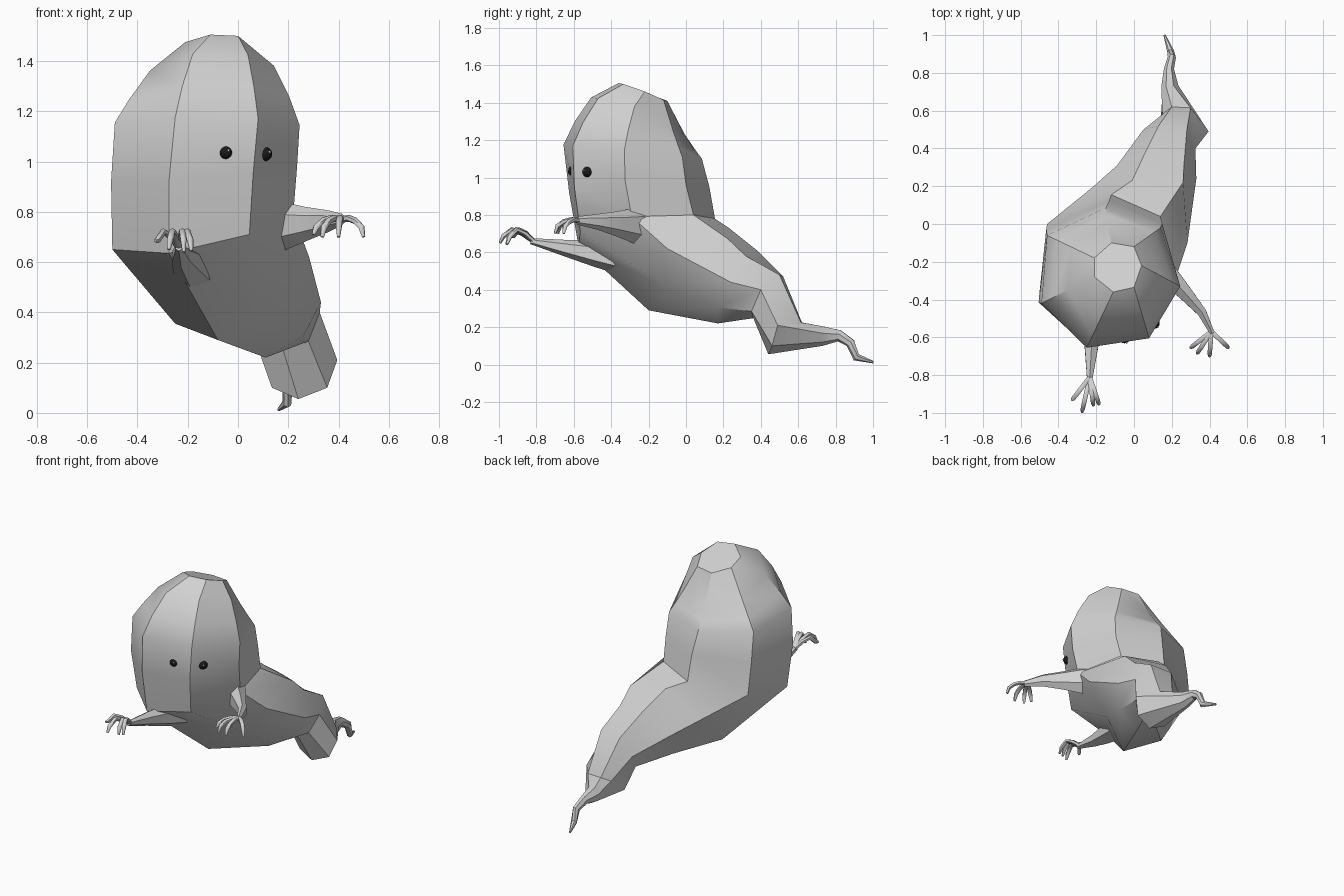
import bpy, bmesh, math
from mathutils import Vector as V

if "Cube" in bpy.data.objects:
    bpy.data.objects.remove(bpy.data.objects["Cube"])


def material(name, c):
    m = bpy.data.materials.new(name)
    m.use_nodes = True
    m.diffuse_color = (*c, 1)
    b = m.node_tree.nodes["Principled BSDF"]
    b.inputs["Base Color"].default_value = (*c, 1)
    b.inputs["Roughness"].default_value = 0.8
    return m


GREY = material("pale grey", (0.64, 0.64, 0.64))
BLACK = material("black", (0.01, 0.01, 0.01))
WHITE = material("white", (0.9, 0.9, 0.9))


def finish(bm, name, mat, angle):
    bmesh.ops.recalc_face_normals(bm, faces=bm.faces)
    me = bpy.data.meshes.new(name)
    bm.to_mesh(me)
    bm.free()
    me.materials.append(mat)
    ob = bpy.data.objects.new(name, me)
    bpy.context.collection.objects.link(ob)
    bpy.ops.object.select_all(action='DESELECT')
    bpy.context.view_layer.objects.active = ob
    ob.select_set(True)
    bpy.ops.object.shade_smooth_by_angle(angle=math.radians(angle))


def loft(name, rings, angle=33):
    """Skin a list of rings with equal vertex counts and cap both ends."""
    bm = bmesh.new()
    vs = [[bm.verts.new(p) for p in r] for r in rings]
    n = len(vs[0])
    for a, b in zip(vs, vs[1:]):
        for i in range(n):
            j = (i + 1) % n
            bm.faces.new((a[i], a[j], b[j], b[i]))
    bm.faces.new(vs[0])
    bm.faces.new(vs[-1])
    finish(bm, name, GREY, angle)


def tube(points, radii, n, flat=1.0):
    """Rings across a path, starting at the bottom; flat narrows them sideways."""
    pts = [V(p) for p in points]
    rings = []
    for k, p in enumerate(pts):
        d = (pts[min(k + 1, len(pts) - 1)] - pts[max(k - 1, 0)]).normalized()
        side = d.cross(V((0, 0, 1))).normalized()
        up = side.cross(d)
        a = [math.tau * i / n - math.pi / 2 for i in range(n)]
        rings.append([p + radii[k] * (side * flat * math.cos(t) + up * math.sin(t)) for t in a])
    return rings


# Seven-sided head: crown, brow, cheek and chin rings
crown = [(-.11, -.36, 1.505), (0, -.335, 1.5), (.04, -.22, 1.46), (0, -.12, 1.415),
         (-.12, -.10, 1.41), (-.21, -.18, 1.44), (-.21, -.28, 1.475)]
brow = [(-.25, -.655, 1.175), (.08, -.605, 1.17), (.245, -.33, 1.145), (.14, -.02, 1.11),
        (-.15, .085, 1.10), (-.46, -.06, 1.12), (-.49, -.42, 1.155)]
cheek = [(-.275, -.625, .92), (.06, -.597, .95), (.235, -.325, .98), (.15, 0, .96),
         (-.13, .125, .95), (-.465, -.03, .93), (-.505, -.415, .92)]
chin = [(-.275, -.575, .635), (.045, -.565, .71), (.22, -.29, .79), (.14, .04, .80),
        (-.12, .155, .78), (-.46, 0, .72), (-.50, -.36, .65)]
# Trunk rings, leaning back and turning toward the tail
belly = [(-.08, -.20, .29), (.14, -.10, .415), (.283, -.10, .62), (.26, .22, .675),
         (-.01, .23, .73), (-.225, .19, .555), (-.25, -.03, .355)]
waist = [(.11, .17, .22), (.26, .17, .305), (.33, .24, .44), (.265, .32, .58),
         (.06, .38, .61), (-.09, .31, .46), (-.03, .18, .28)]
hip = [(.18, .36, .248), (.28, .35, .285), (.325, .40, .40), (.28, .50, .48),
       (.13, .52, .47), (.05, .50, .36), (.08, .42, .255)]
knee = [(.24, .44, .055), (.355, .46, .10), (.395, .49, .21), (.30, .615, .225),
        (.20, .62, .225), (.15, .58, .20), (.135, .46, .10)]

# Domed rings between crown and brow, rounder at the front than at the back
bulge = [2.1, 2.1, 2.0, .9, .8, 1.0, 1.5]
dome = []
for t in (.5, .8):
    ring = []
    for c, b, e in zip(crown, brow, bulge):
        p = V(c).lerp(V(b), t)
        p.z = c[2] + (b[2] - c[2]) * t ** e
        ring.append(p)
    dome.append(ring)

# Thin tail that droops to a point
tail = tube([(.19, .73, .155), (.185, .82, .155), (.20, .88, .115), (.195, .91, .04), (.162, 1.0, .013)],
            [.055, .032, .026, .022, .007], 7, .85)
loft("body", [crown] + dome + [brow, cheek, chin, belly, waist, hip, knee] + tail)

# Tapered arms: path, radii, sideways flatness, finger heights, fingertips
arms = {
    "left": ([(.12, -.19, .735), (.18, -.27, .743), (.27, -.365, .752), (.36, -.468, .763), (.415, -.58, .77)],
             [.10, .097, .068, .043, .022], .65, (.005, -.006, -.03),
             [(.30, -.655, .71), (.335, -.685, .70), (.40, -.70, .70), (.50, -.655, .70)]),
    "right": ([(-.18, -.36, .57), (-.20, -.48, .592), (-.225, -.64, .622), (-.235, -.83, .66)],
              [.085, .07, .045, .016], .95, (.045, .065, .03),
              [(-.33, -.935, .685), (-.275, -.995, .65), (-.215, -.96, .64), (-.185, -.955, .645)]),
}
for side, (path, radii, flat, heights, tips) in arms.items():
    loft(side + "_arm", tube(path, radii, 6, flat))
    # Curled fingers
    root = V(path[-1]).lerp(V(path[-2]), .1)
    for k, tip in enumerate(tips):
        pts = [root]
        for f, h in zip((.35, .65, .9), heights):
            p = root.lerp(V(tip), f)
            p.z = root.z + h
            pts.append(p)
        loft(f"{side}_finger_{k + 1}", tube(pts + [V(tip)], [.013, .014, .014, .013, .007], 6), 60)


# Round eyes set into the face, each with a small glint
def ball(name, centre, r, mat):
    bm = bmesh.new()
    bmesh.ops.create_uvsphere(bm, u_segments=16, v_segments=10, radius=r)
    bmesh.ops.translate(bm, verts=bm.verts, vec=centre)
    finish(bm, name, mat, 60)


for side, c, glint in (("left", V((.108, -.526, 1.03)), V((.018, -.020, .008))),
                       ("right", V((-.05, -.604, 1.036)), V((.012, -.024, .008)))):
    ball(side + "_eye", c, .028, BLACK)
    ball(side + "_eye_glint", c + glint, .005, WHITE)
